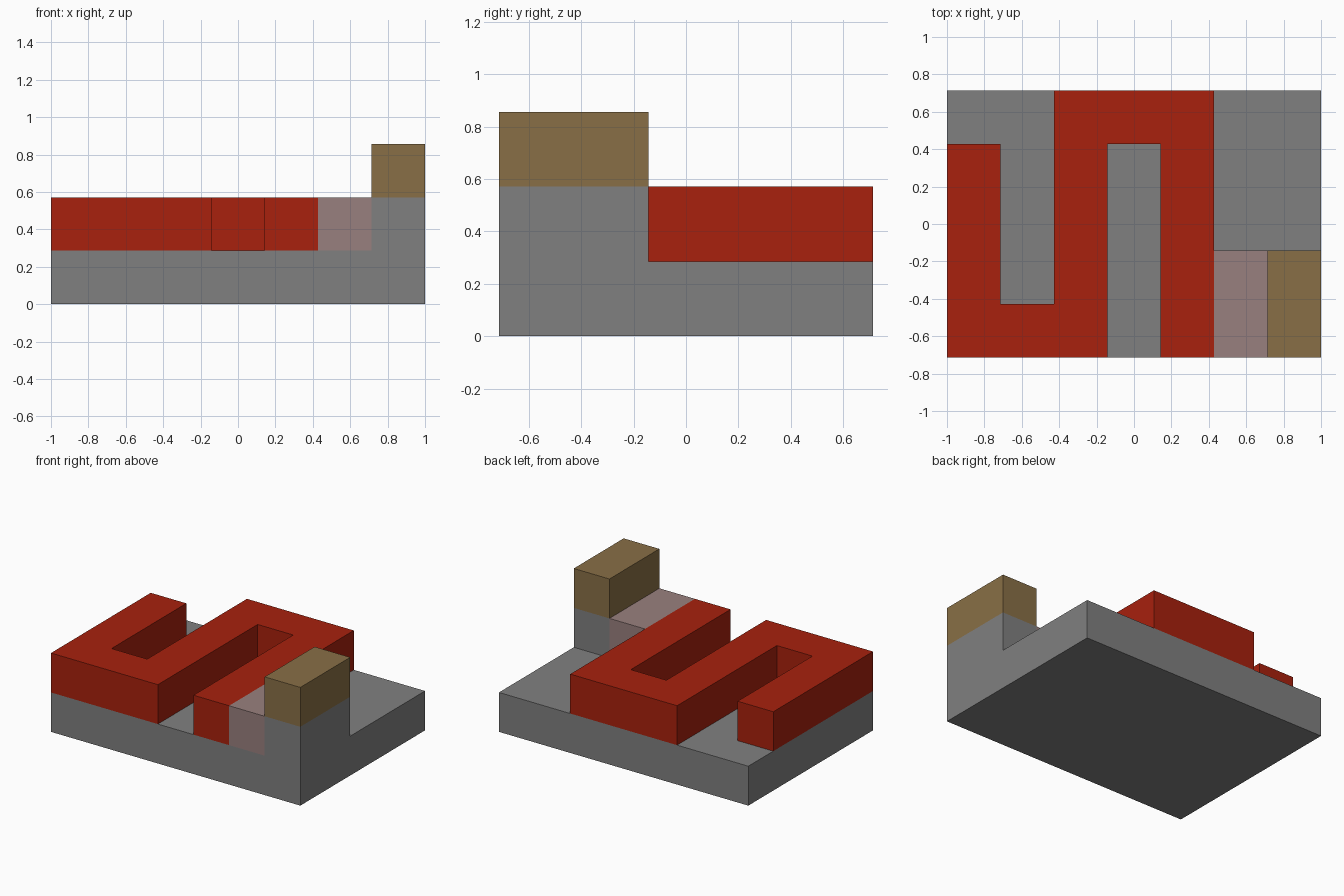
import bpy
import bmesh

cube = bpy.data.objects.get("Cube")
if cube:
    bpy.data.objects.remove(cube, do_unlink=True)

# The model sits on a 7 x 5 grid of square cells
CELL = 2 / 7


def material(name, r, g, b):
    mat = bpy.data.materials.new(name)
    mat.use_nodes = True
    mat.diffuse_color = (r, g, b, 1)
    mat.node_tree.nodes["Principled BSDF"].inputs["Base Color"].default_value = (r, g, b, 1)
    return mat


def prism(name, outline, bottom, top, mat):
    """Extrude an outline, given in cells from the front right corner."""
    bm = bmesh.new()
    verts = [bm.verts.new(((x - 3.5) * CELL, (y - 2.5) * CELL, bottom * CELL))
             for x, y in outline]
    face = bm.faces.new(verts)
    grown = bmesh.ops.extrude_face_region(bm, geom=[face], use_keep_orig=True)
    upper = [v for v in grown["geom"] if isinstance(v, bmesh.types.BMVert)]
    bmesh.ops.translate(bm, verts=upper, vec=(0, 0, (top - bottom) * CELL))
    bmesh.ops.recalc_face_normals(bm, faces=bm.faces)
    mesh = bpy.data.meshes.new(name)
    bm.to_mesh(mesh)
    bm.free()
    mesh.materials.append(mat)
    obj = bpy.data.objects.new(name, mesh)
    bpy.context.collection.objects.link(obj)
    return obj


def rectangle(x0, x1, y0, y1):
    return [(x0, y0), (x1, y0), (x1, y1), (x0, y1)]


grey = material("stone grey", 0.216, 0.216, 0.216)
red = material("brick red", 0.392, 0.015, 0.004)
pink = material("dusty pink", 0.318, 0.216, 0.209)
tan = material("earthy tan", 0.250, 0.159, 0.061)

# Base slab and the pillar rising from its front corner
prism("base_slab", rectangle(0, 7, 0, 5), 0, 1, grey)
prism("pillar", rectangle(6, 7, 0, 2), 1, 2, grey)

# Tan block on the pillar
prism("pillar_cap", rectangle(6, 7, 0, 2), 2, 3, tan)

# Pink block joining the winding path to the pillar
prism("connector_block", rectangle(5, 6, 0, 2), 1, 2, pink)

# Winding path, one cell wide
path = [(0, 0), (3, 0), (3, 4), (4, 4), (4, 0), (5, 0), (5, 5),
        (2, 5), (2, 1), (1, 1), (1, 4), (0, 4)]
prism("winding_path", path, 1, 2, red)
